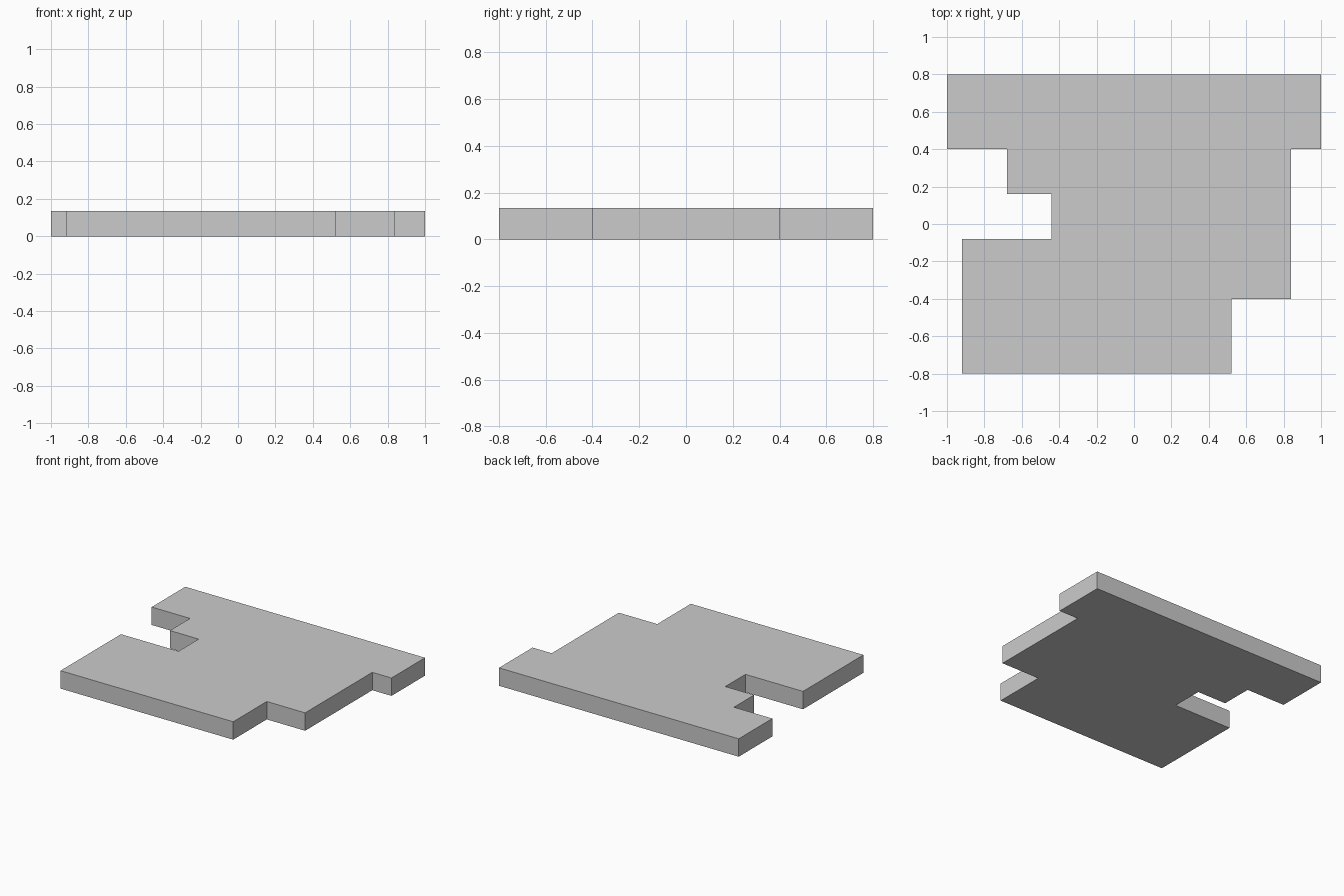
import bpy, bmesh

if "Cube" in bpy.data.objects:
    bpy.data.objects.remove(bpy.data.objects["Cube"])

HEIGHT = 0.135

# Stepped plan outline, counter-clockwise seen from above
outline = [
    (-0.92, -0.80), (0.52, -0.80), (0.52, -0.40), (0.84, -0.40),
    (0.84, 0.40), (1.00, 0.40), (1.00, 0.80), (-1.00, 0.80),
    (-1.00, 0.40), (-0.68, 0.40), (-0.68, 0.16), (-0.44, 0.16),
    (-0.44, -0.08), (-0.92, -0.08),
]

# Floor slab: the outline extruded straight up
bm = bmesh.new()
base = bm.faces.new([bm.verts.new((x, y, 0)) for x, y in outline])
result = bmesh.ops.extrude_face_region(bm, geom=[base], use_keep_orig=True)
top = [v for v in result["geom"] if isinstance(v, bmesh.types.BMVert)]
bmesh.ops.translate(bm, verts=top, vec=(0, 0, HEIGHT))
bmesh.ops.recalc_face_normals(bm, faces=bm.faces)

mesh = bpy.data.meshes.new("floor_slab")
bm.to_mesh(mesh)
bm.free()
bpy.context.collection.objects.link(bpy.data.objects.new("floor_slab", mesh))
